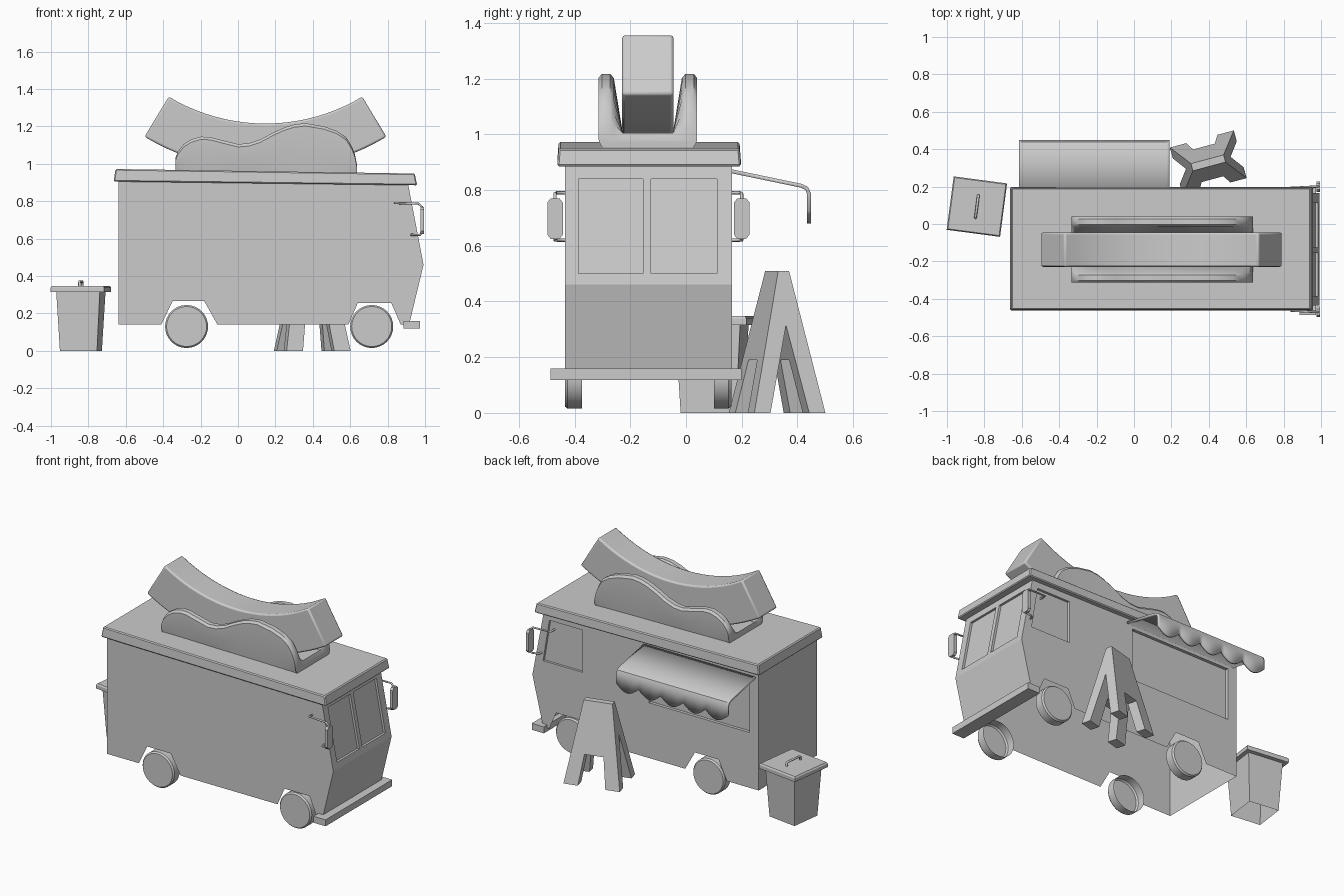
import bpy, bmesh, math
from mathutils import Matrix, Vector

if "Cube" in bpy.data.objects:
    bpy.data.objects.remove(bpy.data.objects["Cube"])

YC = -0.135  # centre line of the van


def make(name, verts, faces, smooth=False):
    me = bpy.data.meshes.new(name)
    me.from_pydata(verts, [], faces)
    bm = bmesh.new()
    bm.from_mesh(me)
    bmesh.ops.recalc_face_normals(bm, faces=bm.faces)
    bm.to_mesh(me)
    bm.free()
    ob = bpy.data.objects.new(name, me)
    bpy.context.collection.objects.link(ob)
    activate(ob)
    if smooth:
        bpy.ops.object.shade_smooth_by_angle(angle=math.radians(35))
    return ob


def activate(ob):
    bpy.ops.object.select_all(action='DESELECT')
    ob.select_set(True)
    bpy.context.view_layer.objects.active = ob


def loft(name, rings, closed=True, smooth=False):
    n = len(rings[0])
    verts = [p for r in rings for p in r]
    faces = []
    for i in range(len(rings) - 1):
        for j in range(n if closed else n - 1):
            k = (j + 1) % n
            faces.append((i*n + j, i*n + k, (i+1)*n + k, (i+1)*n + j))
    if closed:
        faces += [tuple(range(n)), tuple(range(len(verts) - n, len(verts)))]
    return make(name, verts, faces, smooth)


def prism(name, pts, lo, hi):
    """xz outline pushed along y"""
    return loft(name, [[(x, y, z) for x, z in pts] for y in (lo, hi)])


def box(name, x0, x1, y0, y1, z0, z1):
    return prism(name, [(x0, z0), (x1, z0), (x1, z1), (x0, z1)], y0, y1)


def bevel(ob, w, seg=2):
    m = ob.modifiers.new("bevel", 'BEVEL')
    m.width, m.segments, m.limit_method = w, seg, 'ANGLE'


def cut(ob, cutters):
    for c in cutters:
        m = ob.modifiers.new("cut", 'BOOLEAN')
        m.operation, m.object, m.solver = 'DIFFERENCE', c, 'EXACT'
        activate(ob)
        bpy.ops.object.modifier_apply(modifier=m.name)
        bpy.data.objects.remove(c)


def open_faces(ob, test):
    bm = bmesh.new()
    bm.from_mesh(ob.data)
    bm.normal_update()
    bmesh.ops.delete(bm, geom=[f for f in bm.faces if test(f)], context='FACES')
    bm.to_mesh(ob.data)
    bm.free()


def tube(name, pts, r):
    cu = bpy.data.curves.new(name, 'CURVE')
    cu.dimensions, cu.bevel_depth, cu.bevel_resolution = '3D', r, 2
    cu.use_fill_caps = True
    sp = cu.splines.new('POLY')
    sp.points.add(len(pts) - 1)
    for q, p in zip(sp.points, pts):
        q.co = (*p, 1)
    ob = bpy.data.objects.new(name, cu)
    bpy.context.collection.objects.link(ob)
    activate(ob)
    bpy.ops.object.convert(target='MESH')
    return bpy.context.object


# van body with wheel arches, recessed windows and an open underside
body = prism("van_body", [
    (-0.64, 0.14), (-0.64, 0.93), (0.903, 0.925), (0.992, 0.46), (0.915, 0.14),
    (0.87, 0.14), (0.82, 0.255), (0.64, 0.255), (0.59, 0.14), (-0.11, 0.14),
    (-0.18, 0.265), (-0.35, 0.265), (-0.41, 0.14)], -0.435, 0.165)
slope = lambda z: 0.908 + (0.9 - z) * 0.191
pane = [(slope(0.84) - 0.015, 0.84), (slope(0.84) + 0.06, 0.84),
        (slope(0.50) + 0.06, 0.50), (slope(0.50) - 0.015, 0.50)]
cut(body, [
    prism("windscreen_left_cut", pane, -0.385, -0.155),
    prism("windscreen_right_cut", pane, -0.125, 0.112),
    box("serving_window_cut", -0.575, 0.15, 0.145, 0.3, 0.50, 0.84),
    prism("door_window_cut", [(0.63, 0.57), (0.915, 0.57), (0.87, 0.845), (0.63, 0.845)],
          0.15, 0.3)])
open_faces(body, lambda f: f.normal.z < -0.3 and f.calc_center_median().z < 0.3)

# roof cap, slightly tapered
roof = prism("roof", [(-0.665, 0.905), (0.958, 0.885), (0.945, 0.948), (-0.655, 0.972)],
             -0.462, 0.197)
for v in roof.data.vertices:
    if v.co.z > 0.94:
        v.co.y = YC + (v.co.y - YC) * 0.985
bevel(roof, 0.006, 1)

# front bumper
box("front_bumper", 0.885, 0.972, -0.486, 0.2, 0.118, 0.16)

# wheels, hollow on the inner side
for x, end in ((-0.275, "rear"), (0.715, "front")):
    for side, y0, y1, y2 in (("left", -0.435, -0.425, -0.373), ("right", 0.163, 0.153, 0.1)):
        rings = [[(x + r * math.cos(a * math.tau / 32), y, 0.13 + r * math.sin(a * math.tau / 32))
                  for a in range(32)] for y, r in ((y0, 0.107), (y1, 0.115), (y2, 0.115))]
        w = loft(f"{end}_wheel_{side}", rings, smooth=True)
        open_faces(w, lambda f: abs(f.calc_center_median().y - y2) < 0.001)

# wing mirrors on bent brackets
for s, side in ((-1, "left"), (1, "right")):
    path = [(0.84, 0.29, 0.79), (0.84, 0.33, 0.79), (0.965, 0.335, 0.787), (0.983, 0.335, 0.77),
            (0.983, 0.335, 0.635), (0.973, 0.335, 0.62), (0.93, 0.325, 0.62), (0.925, 0.29, 0.62)]
    tube(f"mirror_bracket_{side}", [(x, YC + s * y, z) for x, y, z in path], 0.006)
    c = YC + s * 0.335
    oct_pts = [(-.028, .64), (-.016, .625), (.016, .625), (.028, .64),
               (.028, .755), (.016, .77), (-.016, .77), (-.028, .755)]
    loft(f"wing_mirror_{side}", [[(x, c + y, z) for y, z in oct_pts] for x in (0.975, 0.995)])

# awning with a scalloped valance
rings = []
for i in range(61):
    t = i / 60
    hem = 0.725 - 0.045 * abs(math.sin(5 * math.pi * t))
    rings.append([(-0.615 + 0.805 * t, y, z) for y, z in
                  ((0.16, 0.868), (0.415, 0.815), (0.434, 0.805), (0.442, 0.785), (0.442, hem))])
awning = loft("awning", rings, closed=False, smooth=True)
m = awning.modifiers.new("thickness", 'SOLIDIFY')
m.thickness, m.offset = 0.014, 0

# roof sign: bun with wavy rims
CY = -0.137
wave = [(-.335, 1.03), (-.322, 1.065), (-.29, 1.105), (-.25, 1.13), (-.2, 1.145), (-.15, 1.143),
        (-.1, 1.13), (0, 1.105), (.06, 1.11), (.12, 1.13), (.19, 1.168), (.25, 1.195), (.3, 1.21),
        (.36, 1.217), (.46, 1.2), (.53, 1.175), (.58, 1.14), (.61, 1.09), (.625, 1.05), (.635, 1.0)]
rings = []
for x, h in wave:
    half = [(0.157, 0.94), (0.175, 0.94 + (h - 0.94) * 0.55), (0.177, h - 0.015),
            (0.165, h), (0.135, h), (0.122, h - 0.015), (0.09, min(1.005, h - 0.02))]
    rings.append([(x, CY + y, z) for y, z in half] + [(x, CY - y, z) for y, z in half[::-1]])
loft("bun", rings, smooth=True)

# roof sign: curved sausage
rings = []
for i in range(21):
    a = math.radians(-31 + 62 * i / 20)
    rings.append([(0.147 + r * math.sin(a), CY + y, 2.22 - r * math.cos(a))
                  for r, y in ((1.005, -.092), (1.005, .092), (1.255, .092), (1.255, -.092))])
sausage = loft("sausage", rings, smooth=True)
bevel(sausage, 0.01)

# folding pavement board: tapered A shape with an arch between the legs
ends = []
for s in (-1, 1):
    ends.append([(s * (0.177 - 0.17 * z), y, z) for y, z in
                 ((-.132, 0), (-.02, .51), (.02, .51), (.132, 0), (.072, 0), (0, .315), (-.072, 0))])
board = loft("pavement_board", ends)
cut(board, [prism("leg_arch_cut", [(-.088, -.01), (-.06, .19), (.06, .19), (.088, -.01)], -.3, .3)])
board.matrix_world = Matrix.Translation((0.397, 0.327, 0)) @ Matrix.Rotation(math.radians(15), 4, 'Z')

# litter bin with lid and handle
place = Matrix.Translation((-0.84, 0.093, 0)) @ Matrix.Rotation(math.radians(-7.5), 4, 'Z')
square = lambda h, z: [(-h, -h, z), (h, -h, z), (h, h, z), (-h, h, z)]
litter_bin = loft("litter_bin", [square(0.1, 0), square(0.118, 0.325)])
open_faces(litter_bin, lambda f: f.normal.z < -0.9)
lid = loft("bin_lid", [square(0.144, 0.315), square(0.144, 0.338), square(0.138, 0.347)])
handle = tube("bin_handle", [(0, -.06, .34), (0, -.06, .365), (0, -.053, .37),
                             (0, .053, .37), (0, .06, .365), (0, .06, .34)], 0.007)
for ob in (litter_bin, lid, handle):
    ob.matrix_world = place
